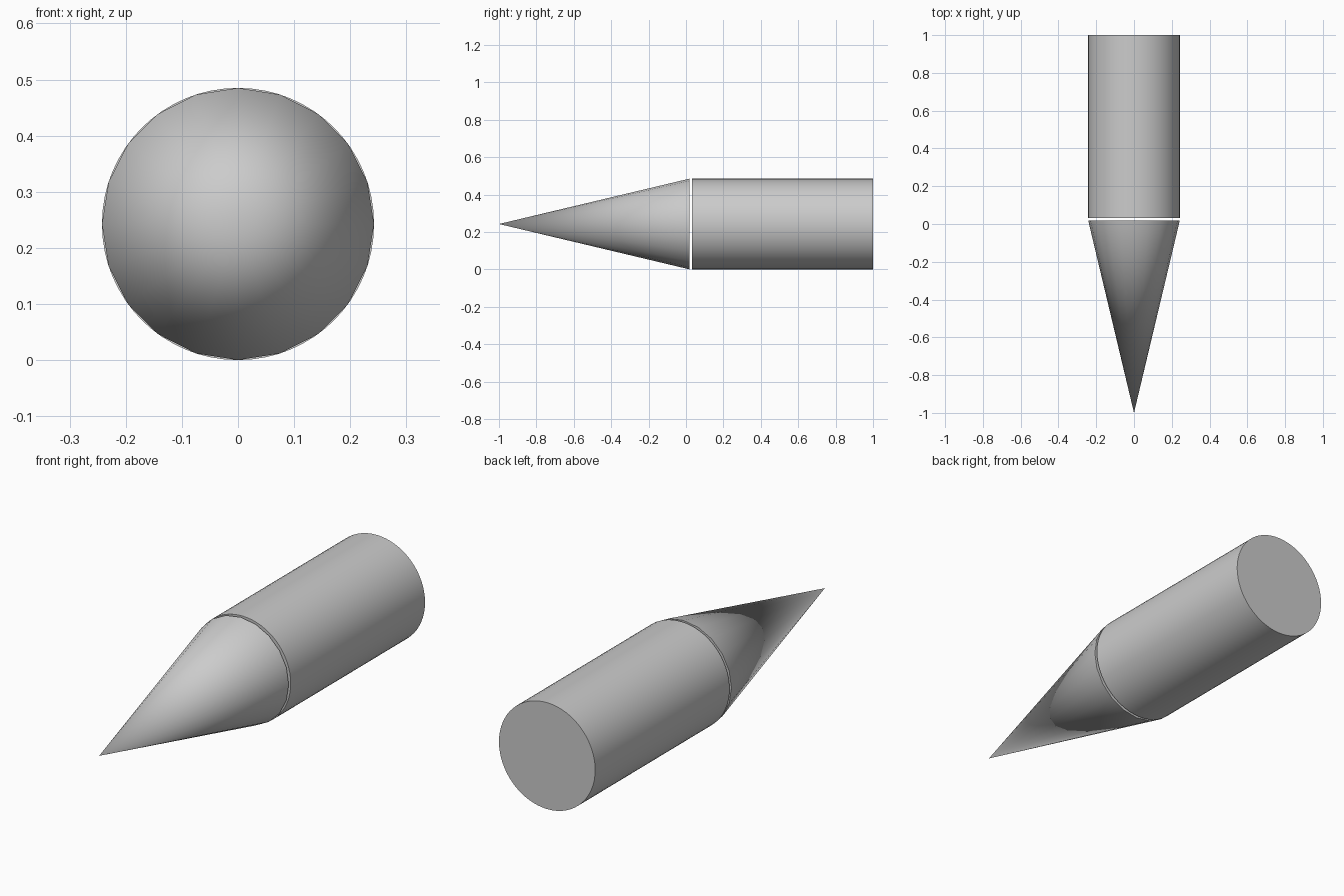
import bpy
import math

if "Cube" in bpy.data.objects:
    bpy.data.objects.remove(bpy.data.objects["Cube"])

RADIUS = 0.2425


def lathe_part(name, sides, tip_radius, y_front, y_back):
    """Round solid along y, with its wide end at the back."""
    bpy.ops.mesh.primitive_cone_add(
        vertices=sides, radius1=RADIUS, radius2=tip_radius,
        depth=y_back - y_front,
        location=(0, (y_front + y_back) / 2, RADIUS),
        rotation=(math.radians(90), 0, 0))
    obj = bpy.context.object
    obj.name = name
    bpy.ops.object.shade_smooth_by_angle(angle=math.radians(30))
    return obj


# Pointed nose, separated from the body by a thin gap
lathe_part("nose_cone", 20, 0.0, -1.0, 0.019)

# Cylindrical body
lathe_part("body", 64, RADIUS, 0.033, 1.0)
